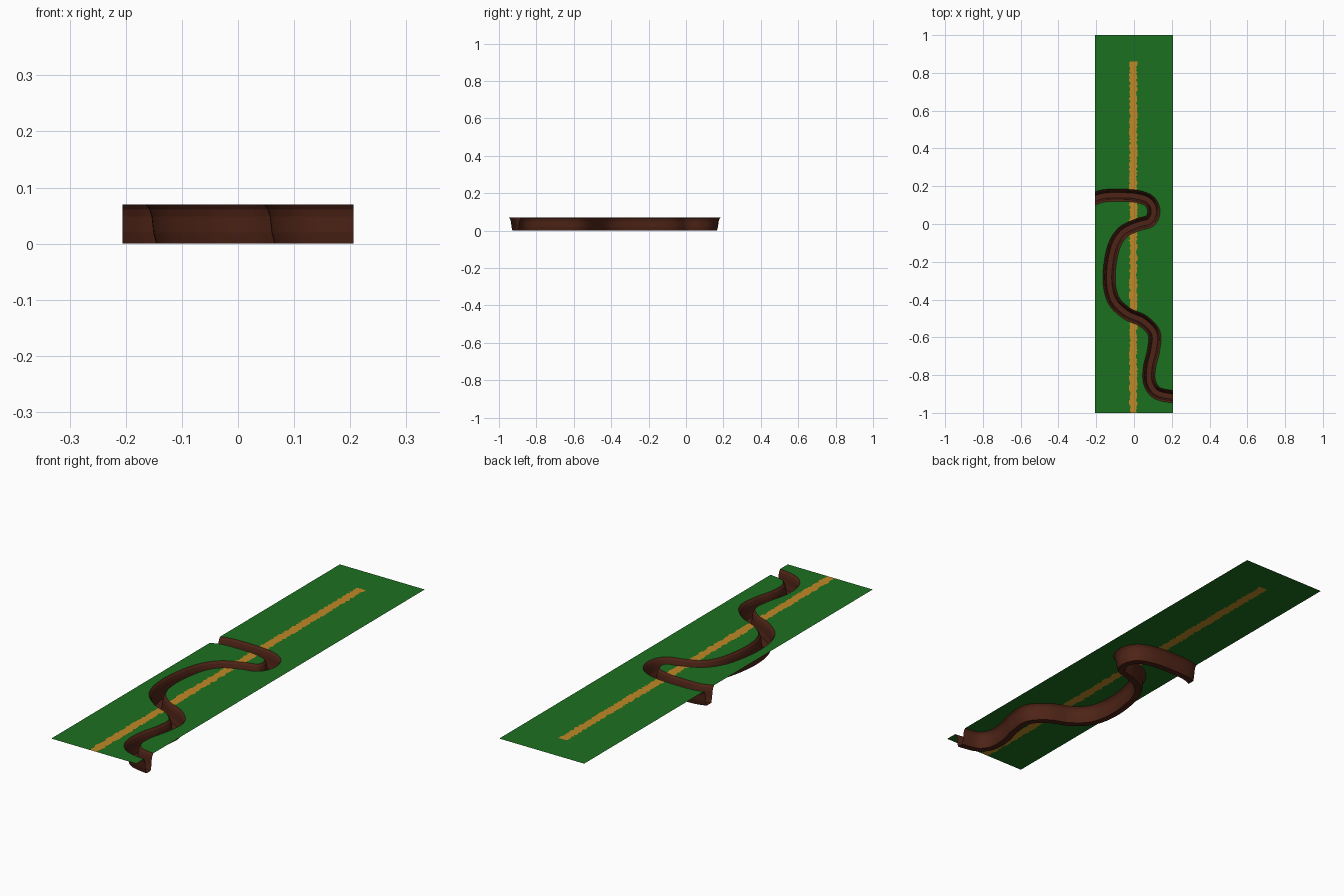
import bpy, bmesh, random
from mathutils import Vector
from mathutils.geometry import delaunay_2d_cdt, intersect_point_line

if "Cube" in bpy.data.objects:
    bpy.data.objects.remove(bpy.data.objects["Cube"])

random.seed(4)
HX, HY, TOP = 0.206, 1.0, 0.07
HALF = 0.033


def material(name, rgb):
    m = bpy.data.materials.new(name)
    m.diffuse_color = (*rgb, 1)
    m.use_nodes = True
    m.node_tree.nodes["Principled BSDF"].inputs["Base Color"].default_value = m.diffuse_color
    return m


def add_object(name, bm, mat):
    me = bpy.data.meshes.new(name)
    bm.to_mesh(me)
    bm.free()
    me.materials.append(mat)
    ob = bpy.data.objects.new(name, me)
    bpy.context.collection.objects.link(ob)
    return ob


# Meandering centre line of the stream, smoothed through a few points
ctrl = [Vector(p) for p in (
    (-0.30, 0.10), (-0.24, 0.12), (-0.17, 0.147), (-0.09, 0.152), (0.01, 0.147),
    (0.08, 0.122), (0.105, 0.07), (0.085, 0.017), (0.02, -0.004), (-0.06, -0.045),
    (-0.11, -0.13), (-0.132, -0.28), (-0.11, -0.40), (-0.04, -0.472),
    (0.05, -0.515), (0.107, -0.58), (0.103, -0.67), (0.082, -0.76),
    (0.083, -0.84), (0.12, -0.893), (0.19, -0.912), (0.26, -0.916), (0.32, -0.92))]
path = []
for a, b, c, d in zip(ctrl, ctrl[1:], ctrl[2:], ctrl[3:]):
    for i in range(10):
        t = i / 10
        path.append(0.5 * (2 * b + (c - a) * t + (2 * a - 5 * b + 4 * c - d) * t * t
                           + (3 * b - a - 3 * c + d) * t ** 3))
normals = []
for i in range(len(path)):
    d = (path[min(i + 1, len(path) - 1)] - path[max(i - 1, 0)]).normalized()
    normals.append(Vector((-d.y, d.x)))

# Stream bed: open flared channel swept along the path, trimmed at the sides
half = [(HALF, TOP), (0.026, 0.061), (0.022, 0.048), (0.019, 0.02), (0.014, 0.0)]
profile = half + [(-x, z) for x, z in reversed(half)]
bm = bmesh.new()
rings = [[bm.verts.new((*(p + n * x), z)) for x, z in profile]
         for p, n in zip(path, normals)]
for r, s in zip(rings, rings[1:]):
    for j in range(len(profile) - 1):
        bm.faces.new((r[j], r[j + 1], s[j + 1], s[j]))
for side in (-1, 1):
    bmesh.ops.bisect_plane(bm, geom=bm.verts[:] + bm.edges[:] + bm.faces[:],
                           plane_co=(side * HX, 0, 0), plane_no=(side, 0, 0),
                           clear_outer=True)
bmesh.ops.recalc_face_normals(bm, faces=bm.faces[:])
if sum(f.normal.z for f in bm.faces) < 0:
    bmesh.ops.reverse_faces(bm, faces=bm.faces[:])
add_object("stream_bed", bm, material("dark_earth", (0.075, 0.017, 0.008)))

# Flat ground outline, stream banks and ragged track edges, triangulated together
pts, edges = [], []


def line(points, closed=False):
    k = len(pts)
    pts.extend(points)
    edges.extend((k + i, k + i + 1) for i in range(len(points) - 1))
    if closed:
        edges.append((len(pts) - 1, k))


def ragged(side):
    return [Vector((-0.004 + side * (0.019 + random.uniform(-0.005, 0.005)),
                    -HY + 1.86 * i / 230)) for i in range(231)]


track = ragged(-1) + ragged(1)[::-1]
line([Vector(p) for p in ((-HX, -HY), (HX, -HY), (HX, HY), (-HX, HY))], True)
line([p + n * HALF for p, n in zip(path, normals)])
line([p - n * HALF for p, n in zip(path, normals)])
line(track, True)
verts, _, tris, *_ = delaunay_2d_cdt(pts, edges, [], 0, 1e-5)


def in_stream(p):
    for a, b in zip(path, path[1:]):
        if abs(a.y - p.y) < 0.08 and abs(a.x - p.x) < 0.08:
            q, t = intersect_point_line(p, a, b)
            q = a.lerp(b, min(1, max(0, t)))
            if (p - q.to_2d()).length < HALF * 0.998:
                return True
    return False


def in_track(p):
    inside = False
    for a, b in zip(track, track[1:] + track[:1]):
        if (a.y > p.y) != (b.y > p.y):
            if p.x < a.x + (p.y - a.y) * (b.x - a.x) / (b.y - a.y):
                inside = not inside
    return inside


# Grass and dirt track share one level surface, with the stream left open
parts = {"grass": [], "dirt_track": []}
for tri in tris:
    c = sum((verts[i] for i in tri), Vector((0, 0))) / len(tri)
    if abs(c.x) < HX and abs(c.y) < HY and not in_stream(c):
        parts["dirt_track" if in_track(c) else "grass"].append(tri)
colours = {"grass": (0.012, 0.16, 0.014), "dirt_track": (0.53, 0.25, 0.02)}
for name, faces in parts.items():
    bm = bmesh.new()
    vs = [bm.verts.new((v.x, v.y, TOP)) for v in verts]
    for f in faces:
        bm.faces.new([vs[i] for i in f])
    bmesh.ops.delete(bm, geom=[v for v in bm.verts if not v.link_faces], context='VERTS')
    bm.normal_update()
    bmesh.ops.reverse_faces(bm, faces=[f for f in bm.faces if f.normal.z < 0])
    add_object(name, bm, material(name, colours[name]))
